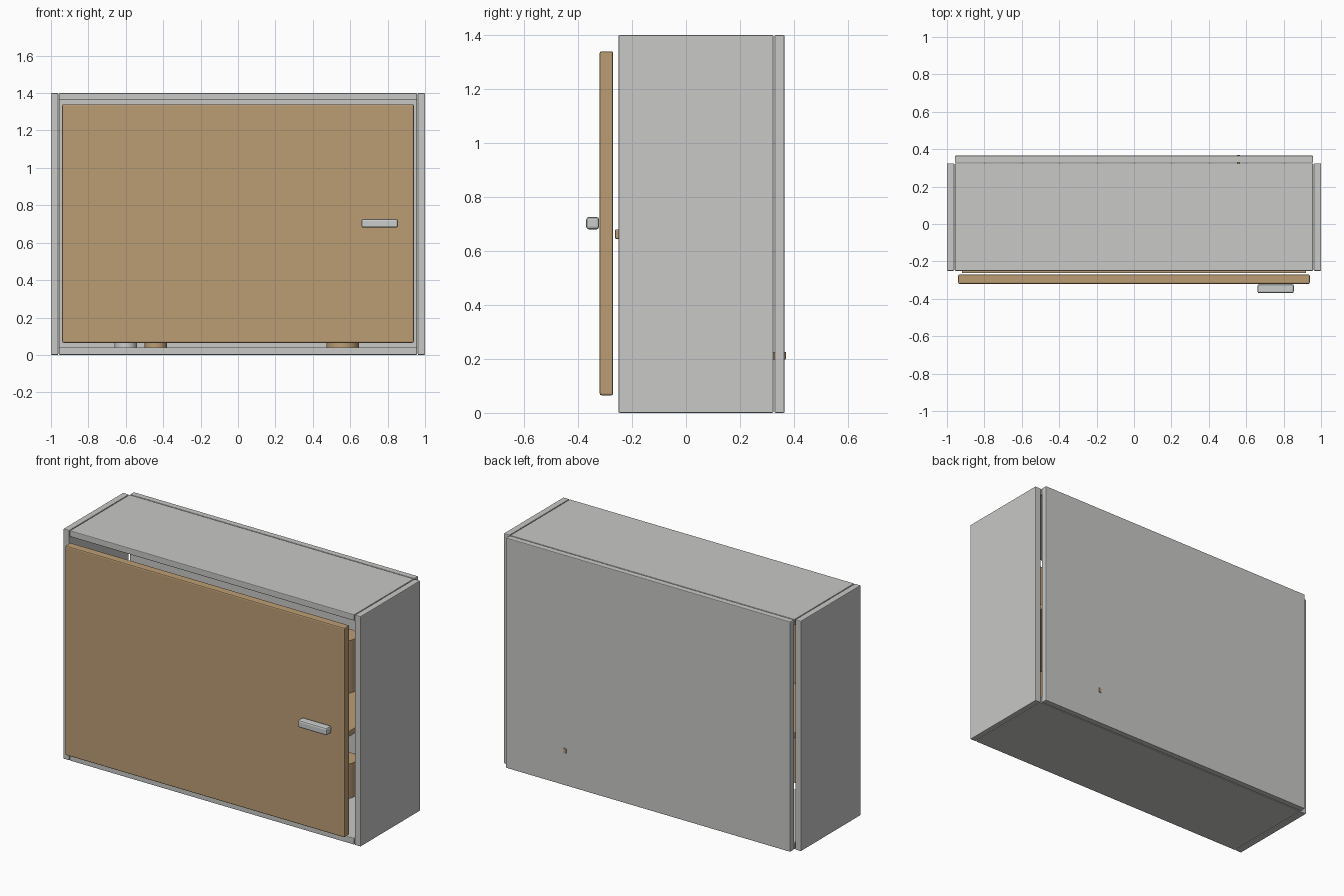
import bpy, math

if "Cube" in bpy.data.objects:
    bpy.data.objects.remove(bpy.data.objects["Cube"])


def material(name, rgb):
    m = bpy.data.materials.new(name)
    m.diffuse_color = (*rgb, 1)
    m.use_nodes = True
    m.node_tree.nodes["Principled BSDF"].inputs["Base Color"].default_value = m.diffuse_color
    return m


GREY = material("pale grey", (0.58, 0.58, 0.57))
WOOD = material("tan wood", (0.50, 0.34, 0.175))
METAL = material("light metal", (0.60, 0.61, 0.61))


def finish(ob, name, mat, bevel):
    ob.name = name
    ob.data.materials.append(mat)
    if bevel:
        b = ob.modifiers.new("bevel", 'BEVEL')
        b.width, b.segments, b.limit_method = bevel, 2, 'ANGLE'
    return ob


def box(name, x, y, z, mat, bevel=0.004):
    """Box from (min, max) pairs on each axis."""
    r = (x, y, z)
    bpy.ops.mesh.primitive_cube_add(size=1, location=[(a + b) / 2 for a, b in r])
    ob = bpy.context.object
    ob.scale = [b - a for a, b in r]
    bpy.ops.object.transform_apply(location=False, rotation=False, scale=True)
    return finish(ob, name, mat, bevel)


def cylinder(name, x, y, z0, z1, radius, mat):
    bpy.ops.mesh.primitive_cylinder_add(vertices=32, radius=radius, depth=z1 - z0,
                                        location=(x, y, (z0 + z1) / 2))
    ob = finish(bpy.context.object, name, mat, 0)
    bpy.ops.object.shade_smooth_by_angle(angle=math.radians(35))
    return ob


# Cabinet shell
for side, s in (("left", -1), ("right", 1)):
    box(side + "_panel", sorted((s * 1.0, s * 0.961)), (-0.25, 0.324), (0, 1.4), GREY)
box("top_panel", (-0.957, 0.957), (-0.25, 0.324), (1.362, 1.4), GREY)
box("bottom_panel", (-0.957, 0.957), (-0.25, 0.324), (0, 0.04), GREY)
box("back_panel", (-0.957, 0.957), (0.328, 0.365), (0, 1.4), GREY)

# Shelf, door and handle
box("shelf", (-0.92, 0.92), (-0.263, 0.29), (0.645, 0.68), WOOD)
box("door", (-0.94, 0.94), (-0.32, -0.27), (0.065, 1.34), WOOD, 0.007)
box("door_handle", (0.66, 0.855), (-0.37, -0.322), (0.68, 0.726), METAL, 0.01)

# Crockery inside
cylinder("grey_cup", -0.60, 0.04, 0.04, 0.26, 0.06, METAL)
cylinder("wooden_cup", -0.44, 0.04, 0.04, 0.26, 0.06, WOOD)
cylinder("mug", 0.56, 0.20, 0.04, 0.25, 0.087, WOOD)
box("mug_handle", (0.55, 0.566), (0.27, 0.37), (0.198, 0.226), WOOD, 0.002)
cylinder("tall_jar", 0.56, 0.20, 0.68, 1.0, 0.087, WOOD)
